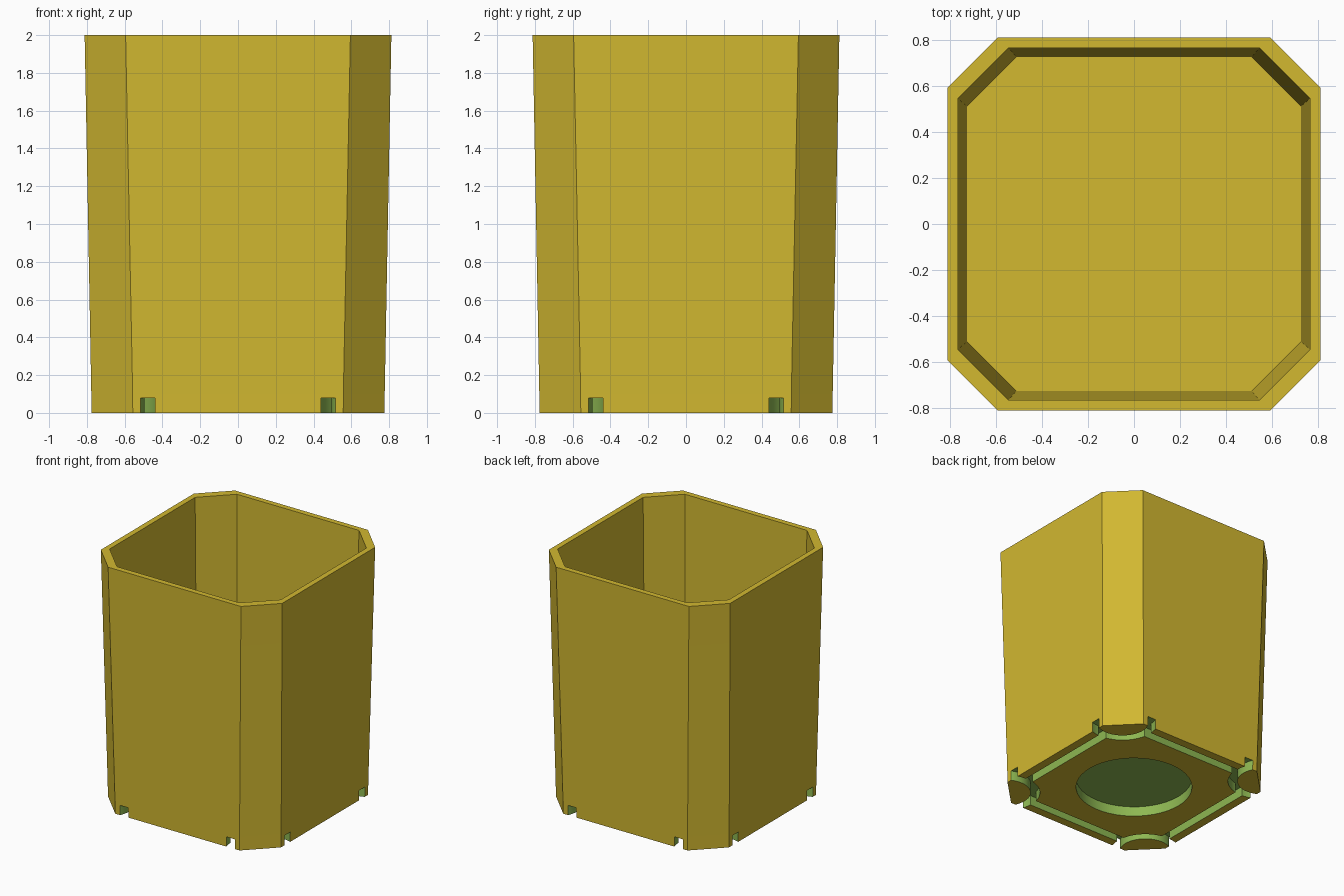
import bpy, bmesh, math

if "Cube" in bpy.data.objects:
    bpy.data.objects.remove(bpy.data.objects["Cube"])

GROOVE = 0.08       # depth of everything cut into the underside
SEG = 48


def material(name, rgb):
    m = bpy.data.materials.new(name)
    m.diffuse_color = (*rgb, 1)
    m.use_nodes = True
    m.node_tree.nodes["Principled BSDF"].inputs["Base Color"].default_value = m.diffuse_color
    return m


gold = material("gold", (0.644, 0.480, 0.030))
green = material("green", (0.270, 0.479, 0.085))


def new_object(name, bm):
    bmesh.ops.recalc_face_normals(bm, faces=bm.faces)
    mesh = bpy.data.meshes.new(name)
    bm.to_mesh(mesh)
    bm.free()
    ob = bpy.data.objects.new(name, mesh)
    bpy.context.collection.objects.link(ob)
    return ob


def octagon(bm, half, corner, z):
    """Square loop with chamfered corners."""
    pts = [(half, -corner), (half, corner), (corner, half), (-corner, half),
           (-half, corner), (-half, -corner), (-corner, -half), (corner, -half)]
    return [bm.verts.new((x, y, z)) for x, y in pts]


def bridge(bm, a, b):
    n = len(a)
    for i in range(n):
        j = (i + 1) % n
        bm.faces.new((a[i], a[j], b[j], b[i]))


# Tapered pot: outer wall, rim, inner wall and floor
bm = bmesh.new()
loops = [octagon(bm, *p) for p in ((0.775, 0.557, 0), (0.777, 0.558, 0.12), (0.812, 0.595, 2),
                                   (0.767, 0.547, 2), (0.728, 0.513, 0.12))]
for a, b in zip(loops, loops[1:]):
    bridge(bm, a, b)
bm.faces.new(loops[0])
bm.faces.new(loops[-1])
pot = new_object("pot", bm)
pot.data.materials.append(gold)
pot.data.materials.append(green)


# Cutters for the underside
def circle(bm, cx, cy, r, z):
    return [bm.verts.new((cx + r * math.cos(t), cy + r * math.sin(t), z))
            for t in (2 * math.pi * i / SEG for i in range(SEG))]


def ring_cutter(cx, cy, r_in, r_out):
    bm = bmesh.new()
    rings = [circle(bm, cx, cy, r, z) for r, z in
             ((r_in, -0.1), (r_out, -0.1), (r_out, GROOVE), (r_in, GROOVE))]
    for i in range(4):
        bridge(bm, rings[i], rings[(i + 1) % 4])
    return new_object("corner_groove_cutter", bm)


def disc_cutter(r):
    bm = bmesh.new()
    low, top = circle(bm, 0, 0, r, -0.1), circle(bm, 0, 0, r, GROOVE)
    bridge(bm, low, top)
    bm.faces.new(low)
    bm.faces.new(top)
    return new_object("recess_cutter", bm)


def bar_cutter(cx, cy, sx, sy):
    bm = bmesh.new()
    bmesh.ops.create_cube(bm, size=1)
    for v in bm.verts:
        v.co = (cx + v.co.x * sx, cy + v.co.y * sy, GROOVE if v.co.z > 0 else -0.1)
    return new_object("side_groove_cutter", bm)


cutters = [disc_cutter(0.436)]
for s in (-1, 1):
    cutters.append(bar_cutter(s * 0.67, 0, 0.07, 0.92))
    cutters.append(bar_cutter(0, s * 0.67, 0.92, 0.07))
    for t in (-1, 1):
        cutters.append(ring_cutter(s * 0.69, t * 0.69, 0.195, 0.265))

for c in cutters:
    mod = pot.modifiers.new("cut", 'BOOLEAN')
    mod.operation = 'DIFFERENCE'
    mod.solver = 'EXACT'
    mod.object = c

# Bake the cuts, then drop the cutters
deps = bpy.context.evaluated_depsgraph_get()
baked = bpy.data.meshes.new_from_object(pot.evaluated_get(deps))
pot.modifiers.clear()
pot.data = baked
for c in cutters:
    bpy.data.objects.remove(c)

# Cut surfaces are green: everything above the base plane and within the groove depth
baked.materials.clear()
baked.materials.append(gold)
baked.materials.append(green)
for f in baked.polygons:
    zs = [baked.vertices[i].co.z for i in f.vertices]
    f.material_index = int(max(zs) < GROOVE + 0.005 and sum(zs) / len(zs) > 0.005)

# Smooth the round walls, keep the edges sharp
bpy.ops.object.select_all(action='DESELECT')
pot.select_set(True)
bpy.context.view_layer.objects.active = pot
bpy.ops.object.shade_smooth_by_angle(angle=math.radians(20))
